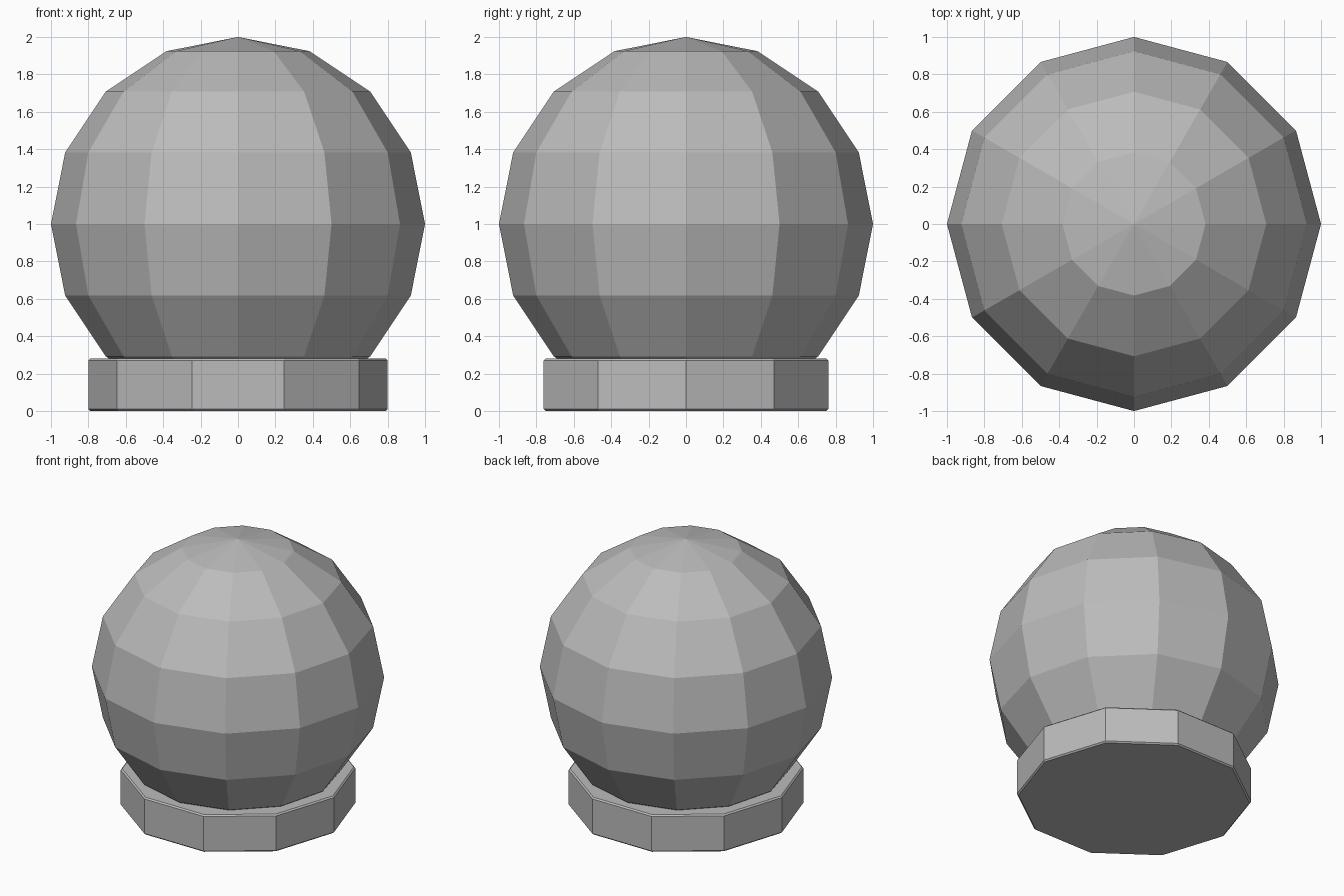
import bpy
import math

# Remove the default cube
cube = bpy.data.objects.get("Cube")
if cube:
    bpy.data.objects.remove(cube, do_unlink=True)

# Single stone grey material
grey = bpy.data.materials.new("stone_grey")
grey.use_nodes = True
colour = (0.5, 0.5, 0.5, 1)
grey.diffuse_color = colour
grey.node_tree.nodes["Principled BSDF"].inputs["Base Color"].default_value = colour


def finish(name):
    obj = bpy.context.object
    obj.name = name
    obj.data.name = name
    obj.data.materials.append(grey)
    bpy.ops.object.shade_flat()
    return obj


# Faceted ball
bpy.ops.mesh.primitive_uv_sphere_add(segments=12, ring_count=8, radius=1,
                                     location=(0, 0, 1))
finish("ball")

# Ten-sided plinth, turned so a corner points along x
height = 0.28
bpy.ops.mesh.primitive_cylinder_add(vertices=10, radius=0.8, depth=height,
                                    location=(0, 0, height / 2))
plinth = finish("plinth")
plinth.rotation_euler.z = math.pi / 2

# Narrow chamfer on the top and bottom rims only
bevel = plinth.modifiers.new("rim_chamfer", 'BEVEL')
bevel.width = 0.01
bevel.segments = 1
bevel.limit_method = 'ANGLE'
bevel.angle_limit = math.radians(60)
